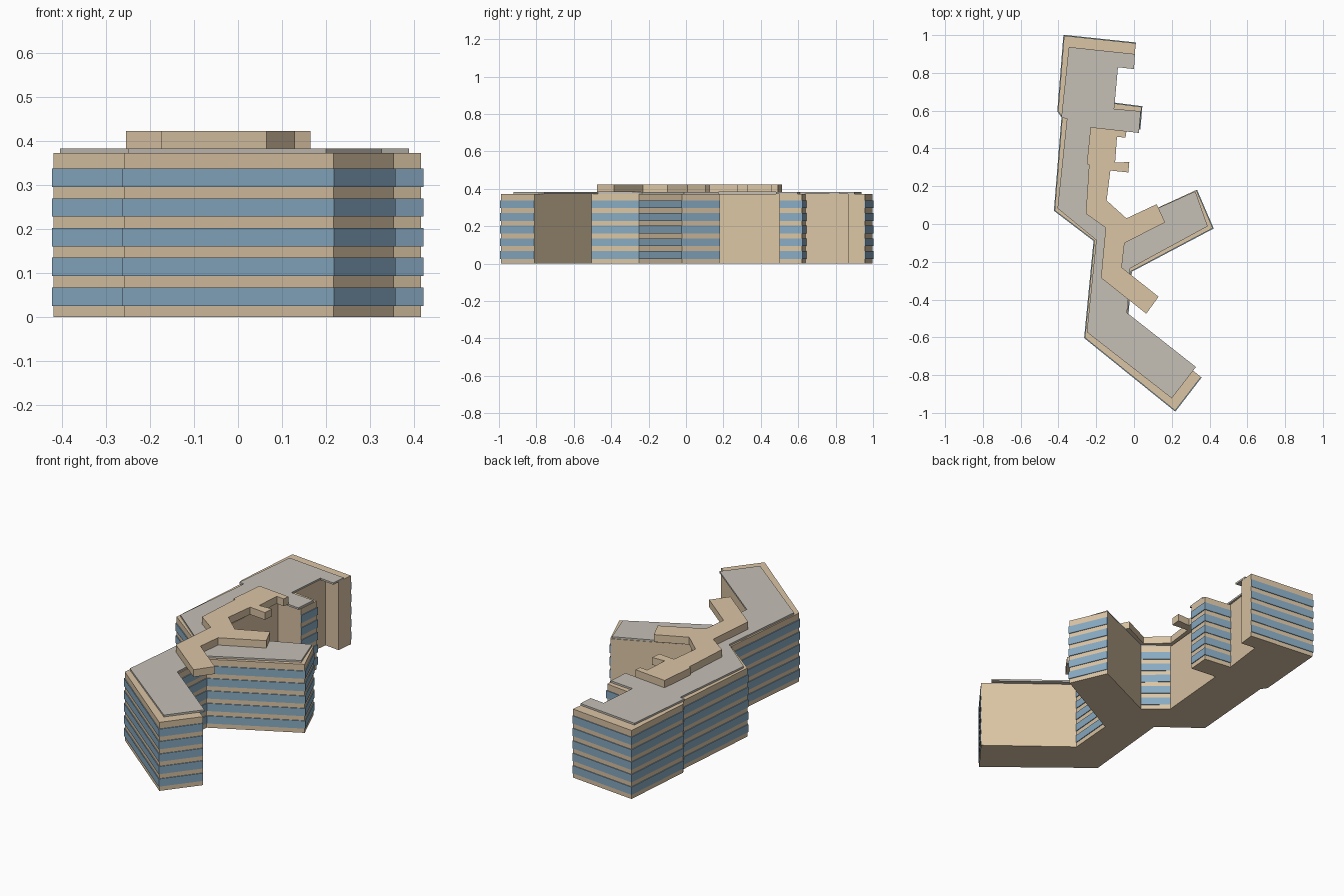
import bpy, bmesh
from mathutils import Vector

if "Cube" in bpy.data.objects:
    bpy.data.objects.remove(bpy.data.objects["Cube"], do_unlink=True)


def material(name, rgb):
    mat = bpy.data.materials.new(name)
    mat.use_nodes = True
    mat.diffuse_color = (*rgb, 1)
    mat.node_tree.nodes["Principled BSDF"].inputs["Base Color"].default_value = (*rgb, 1)
    return mat


stone = material("tan stone", (0.71, 0.56, 0.375))
glass = material("blue glass", (0.25, 0.41, 0.55))
gravel = material("grey roof", (0.56, 0.53, 0.47))


def prism(name, outline, levels, mat):
    """Extrude a plan outline between each (bottom, top) pair of heights."""
    bm = bmesh.new()
    for low, high in levels:
        base = [bm.verts.new((p[0], p[1], low)) for p in outline]
        cap = [bm.verts.new((p[0], p[1], high)) for p in outline]
        bm.faces.new(base)
        bm.faces.new(cap)
        for i in range(len(outline)):
            j = (i + 1) % len(outline)
            bm.faces.new((base[i], base[j], cap[j], cap[i]))
    bmesh.ops.recalc_face_normals(bm, faces=bm.faces)
    mesh = bpy.data.meshes.new(name)
    bm.to_mesh(mesh)
    bm.free()
    mesh.materials.append(mat)
    obj = bpy.data.objects.new(name, mesh)
    bpy.context.collection.objects.link(obj)
    return obj


def offset(path, dist):
    """Shift an open clockwise path outward with mitred corners."""
    pts = [Vector(p) for p in path]
    normals = []
    for a, b in zip(pts, pts[1:]):
        d = (b - a).normalized()
        normals.append(Vector((-d.y, d.x)))
    result = []
    for i, p in enumerate(pts):
        n0 = normals[max(i - 1, 0)]
        n1 = normals[min(i, len(normals) - 1)]
        result.append(p + (n0 + n1) * dist / (1 + n0.dot(n1)))
    return result


# Main walls, clockwise from the north-west corner
WALLS = [(-.37, .997), (.01, .957), (0, .865), (-.085, .875), (-.115, .64),
         (.04, .62), (.03, .5), (-.12, .515), (-.155, .11), (-.04, .01),
         (.33, .18), (.417, -.022), (-.015, -.25), (-.035, -.505),
         (.355, -.81), (.218, -.988), (-.26, -.602), (-.21, -.088),
         (-.42, .072), (-.38, .565), (-.402, .598)]
prism("building_walls", WALLS, [(0, .373)], stone)

# Window bands on five storeys along the glazed runs of wall
storeys = [(.025 + i * .0677, .067 + i * .0677) for i in range(5)]
runs = {"stub_windows": (4, 6), "court_windows": (8, 9),
        "east_wing_windows": (10, 13), "outer_windows": (14, 22)}
for name, (first, last) in runs.items():
    path = [WALLS[i % len(WALLS)] for i in range(first, last + 1)]
    prism(name, offset(path, .004) + offset(path, -.004)[::-1], storeys, glass)

# Thin roof slab
ROOF = [(-.345, .937), (.005, .9), (0, .82), (-.085, .83), (-.105, .61),
        (.036, .597), (.026, .482), (-.13, .5), (-.165, .11), (-.04, .01),
        (.325, .173), (.39, -.012), (-.02, -.235), (-.037, -.47),
        (.328, -.757), (.2, -.923), (-.25, -.572), (-.2, -.085),
        (-.405, .083), (-.355, .558), (-.385, .562)]
prism("roof_slab", ROOF, [(.373, .383)], gravel)

# Branching rooftop storey that overhangs the courtyards
TOP = [(-.23, .513), (-.04, .492), (-.045, .457), (-.09, .462), (-.1, .325),
       (-.025, .328), (-.03, .273), (-.125, .283), (-.145, .125), (-.04, .03),
       (.12, .105), (.165, .008), (-.05, -.1), (-.065, -.23), (.13, -.385),
       (.065, -.475), (-.175, -.285), (-.15, -.02), (-.255, .055),
       (-.238, .315), (-.25, .317)]
prism("rooftop_storey", TOP, [(.383, .423)], stone)
